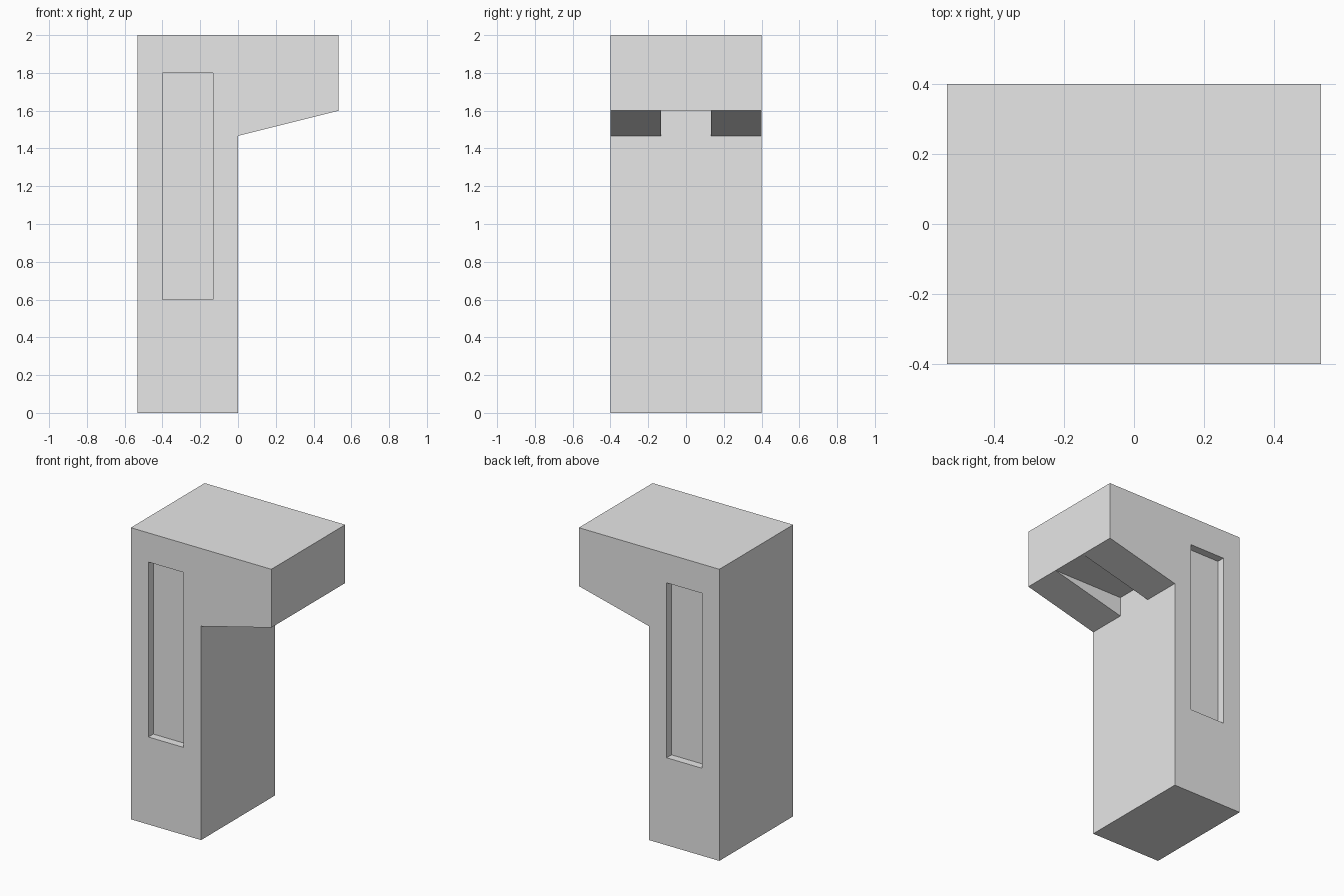
import bpy
import bmesh

default = bpy.data.objects.get("Cube")
if default:
    bpy.data.objects.remove(default, do_unlink=True)

U = 2 / 15                      # design module
HALF_X, HALF_Y, TOP = 4 * U, 3 * U, 2.0
ARM_Z, ROOT_Z = 12 * U, 11 * U  # arm underside at the tip and at the column

grey = bpy.data.materials.new("light grey")
grey.use_nodes = True
colour = (0.8, 0.8, 0.8, 1)
grey.diffuse_color = colour
grey.node_tree.nodes["Principled BSDF"].inputs["Base Color"].default_value = colour


def prism(name, profile, y0, y1):
    """Extrude an x-z profile along y."""
    bm = bmesh.new()
    face = bm.faces.new([bm.verts.new((x, y0, z)) for x, z in profile])
    grown = bmesh.ops.extrude_face_region(bm, geom=[face])["geom"]
    verts = [v for v in grown if isinstance(v, bmesh.types.BMVert)]
    bmesh.ops.translate(bm, verts=verts, vec=(0, y1 - y0, 0))
    bmesh.ops.recalc_face_normals(bm, faces=bm.faces)
    mesh = bpy.data.meshes.new(name)
    bm.to_mesh(mesh)
    bm.free()
    mesh.materials.append(grey)
    obj = bpy.data.objects.new(name, mesh)
    bpy.context.collection.objects.link(obj)
    return obj


def rect(x0, x1, z0, z1):
    return [(x0, z0), (x1, z0), (x1, z1), (x0, z1)]


def cut(target, cutter):
    cutter.hide_render = True
    cutter.hide_set(True)
    cutter.display_type = 'WIRE'
    mod = target.modifiers.new(cutter.name, 'BOOLEAN')
    mod.operation = 'DIFFERENCE'
    mod.solver = 'EXACT'
    mod.object = cutter
    bpy.context.view_layer.objects.active = target
    bpy.ops.object.modifier_apply(modifier=mod.name)
    bpy.data.objects.remove(cutter, do_unlink=True)


# Column with overhanging arm and sloped underside
body = prism("column_and_arm",
             [(-HALF_X, 0), (0, 0), (0, ROOT_Z), (HALF_X, ARM_Z),
              (HALF_X, TOP), (-HALF_X, TOP)], -HALF_Y, HALF_Y)

# Channel under the arm, leaving a wedge bracket on each side
cut(body, prism("channel_cutter", rect(0, HALF_X + U, ROOT_Z - U, ARM_Z), -U, U))

# Tall shallow recesses on the front and back
DEPTH = 0.4 * U
for name, side in (("front_recess_cutter", -1), ("back_recess_cutter", 1)):
    cut(body, prism(name, rect(-3 * U, -U, 0.6, 1.8),
                    side * (HALF_Y - DEPTH), side * (HALF_Y + U)))
